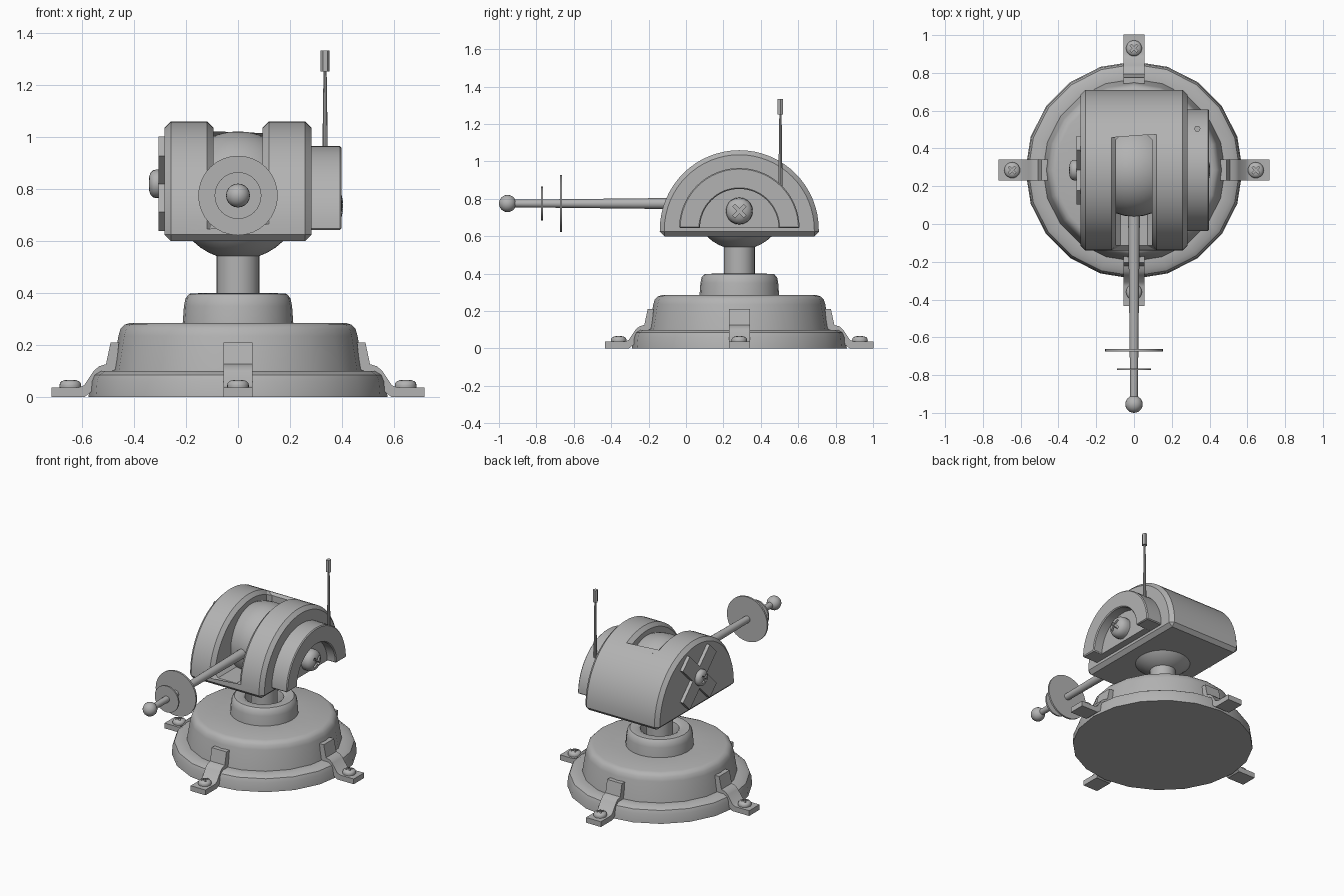
import bpy, bmesh
from math import pi, cos, sin, radians
from mathutils import Matrix, Vector

if "Cube" in bpy.data.objects:
    bpy.data.objects.remove(bpy.data.objects["Cube"])

CY = 0.285                      # y of the base axis
grey = bpy.data.materials.new("grey")
grey.diffuse_color = (0.45, 0.45, 0.45, 1)
grey.use_nodes = True
grey.node_tree.nodes["Principled BSDF"].inputs["Base Color"].default_value = grey.diffuse_color


def add(name, bm, matrix=None, mods=(), angle=35):
    """Turn a bmesh into a shaded object, baking (type, settings) modifiers."""
    if matrix:
        bm.transform(matrix)
    bmesh.ops.recalc_face_normals(bm, faces=bm.faces)
    me = bpy.data.meshes.new(name)
    bm.to_mesh(me)
    bm.free()
    ob = bpy.data.objects.new(name, me)
    bpy.context.collection.objects.link(ob)
    for kind, settings in mods:
        m = ob.modifiers.new(kind, kind)
        for k, v in settings.items():
            setattr(m, k, v)
    if mods:
        dg = bpy.context.evaluated_depsgraph_get()
        me = bpy.data.meshes.new_from_object(ob.evaluated_get(dg))
        ob.modifiers.clear()
        ob.data = me
    me.materials.clear()
    me.materials.append(grey)
    me.shade_smooth()
    me.set_sharp_from_angle(angle=radians(angle))
    return ob


def lathe(profile, segs):
    """Revolve (radius, z) points about z; both ends are capped."""
    bm = bmesh.new()
    rings = [[bm.verts.new((r * cos(2 * pi * i / segs), r * sin(2 * pi * i / segs), z))
              for i in range(segs)] for r, z in profile]
    for a, b in zip(rings, rings[1:]):
        for i in range(segs):
            j = (i + 1) % segs
            bm.faces.new((a[i], a[j], b[j], b[i]))
    bm.faces.new(rings[0])
    bm.faces.new(rings[-1])
    return bm


def extrude_x(points, x0, x1):
    """Extrude a (y, z) outline from x0 to x1."""
    bm = bmesh.new()
    f = bm.faces.new([bm.verts.new((x0, y, z)) for y, z in points])
    new = bmesh.ops.extrude_face_region(bm, geom=[f])["geom"]
    bmesh.ops.translate(bm, verts=[v for v in new if isinstance(v, bmesh.types.BMVert)],
                        vec=(x1 - x0, 0, 0))
    return bm


def box(bm, size, centre, rot=Matrix()):
    bmesh.ops.create_cube(bm, size=1, matrix=Matrix.Translation(centre) @ rot
                          @ Matrix.Diagonal((*size, 1)))


def arc(r, z, n=32):
    return [(CY + r * cos(pi * i / n), z + r * sin(pi * i / n)) for i in range(n + 1)]


def at(x, y, z):
    return Matrix.Translation((x, y, z))


def cutter(name, bm):
    ob = add(name, bm)
    ob.hide_render = True
    ob.hide_viewport = False
    return ob


def boolean(ob):
    return ("BOOLEAN", {"object": ob, "operation": "DIFFERENCE", "solver": "EXACT"})


# Stepped base, hollow collar and post
add("base", lathe([(.575, 0), (.57, .06), (.56, .085), (.535, .1), (.482, .1), (.46, .235),
                   (.452, .262), (.436, .278), (.415, .285), (.2, .285)], 20), at(0, CY, 0))
add("collar", lathe([(.213, .28), (.208, .35), (.202, .38), (.187, .397), (.14, .4),
                     (.122, .39), (.115, .36), (.112, .31)], 24), at(0, CY, 0))
add("post", lathe([(.083, .28), (.083, .58)], 24), at(0, CY, 0))

# Swivel ball
bm = bmesh.new()
bmesh.ops.create_uvsphere(bm, u_segments=32, v_segments=20, radius=.247)
add("swivel_ball", bm, at(0, CY, .775))

# Half-round housing with a front slot
bm = bmesh.new()
box(bm, (.19, 1, 1), (0, -.03, 1.15))
slot = cutter("slot_cutter", bm)
outline = arc(.425, .635) + [(CY - .425, .6), (CY + .425, .6)]
add("housing", extrude_x(outline, -.282, .282), mods=[
    boolean(slot),
    ("BEVEL", {"width": .026, "segments": 1, "limit_method": "ANGLE",
               "angle_limit": radians(40)})], angle=30)

# Side arch with its recessed floor
add("side_arch", extrude_x(arc(.322, .643) + arc(.21, .643)[::-1], .27, .398), mods=[
    ("BEVEL", {"width": .006, "segments": 1, "limit_method": "ANGLE",
               "angle_limit": radians(40)})])
add("arch_floor", extrude_x(arc(.215, .643), .27, .33))

# Crossed plates on the other side
for i, a in enumerate((pi / 4, -pi / 4)):
    bm = bmesh.new()
    box(bm, (.03, .41, .105), (-.29, CY, .82), Matrix.Rotation(a, 4, "X"))
    add(f"cross_plate_{i + 1}", bm)

# Domed screws with a cross slot (unit radius, scaled into place)
bm = bmesh.new()
for size in ((1.15, .24, .5), (.24, 1.15, .5)):
    box(bm, size, (0, 0, .7), Matrix.Rotation(pi / 4, 4, "Z"))
cross = cutter("cross_cutter", bm)
cross_mods = [("BOOLEAN", {"object": cross, "operation": "DIFFERENCE", "solver": "EXACT",
                           "use_self": True})]
dome = [(.97, -.1), (1, .2), (.95, .42), (.8, .58), (.55, .68), (.25, .72)]
screw = add("side_screw", lathe(dome, 20), mods=cross_mods)


def place_screw(name, matrix, radius, height):
    ob = bpy.data.objects.new(name, screw.data.copy())
    bpy.context.collection.objects.link(ob)
    ob.data.transform(matrix @ Matrix.Diagonal((radius, radius, height, 1)))


place_screw("plate_screw", at(-.303, CY, .82) @ Matrix.Rotation(-pi / 2, 4, "Y"), .055, .056)

# Four clamps around the base, each with a screw
clamp = [(.718, 0), (.718, .036), (.615, .036), (.592, .045), (.555, .1), (.535, .118),
         (.508, .126), (.49, .21), (.458, .21), (.47, .105), (.51, .092), (.53, .075),
         (.565, .02), (.59, 0)]
for i in range(4):
    turn = at(0, CY, 0) @ Matrix.Rotation(i * pi / 2, 4, "Z")
    add(f"clamp_{i + 1}", extrude_x(clamp, -.056, .056), turn)
    place_screw(f"clamp_screw_{i + 1}", turn @ at(0, .645, .036), .042, .042)
screw.data.transform(at(.33, CY, .735) @ Matrix.Rotation(pi / 2, 4, "Y")
                     @ Matrix.Diagonal((.072, .072, .102, 1)))

# Barrel, discs and tip, all along the front axis
forward = at(0, 0, .775) @ Matrix.Rotation(pi / 2, 4, "X")
add("barrel", lathe([(.032, -.1), (.029, .13), (.02, .93)], 16), forward)
add("large_disc", lathe([(.153, .662), (.153, .674)], 32), forward)
add("small_disc", lathe([(.09, .764), (.09, .774)], 32), forward)
bm = bmesh.new()
bmesh.ops.create_uvsphere(bm, u_segments=20, v_segments=12, radius=.046)
add("barrel_tip", bm, forward @ at(0, 0, .954))

# Antenna
add("antenna_rod", lathe([(.011, .84), (.009, 1.05), (.006, 1.26)], 8), at(.335, .505, 0))
add("antenna_tip", lathe([(.017, 1.252), (.017, 1.333)], 6), at(.335, .505, 0))

# Remove the cutters
for ob in (slot, cross):
    bpy.data.objects.remove(ob)
